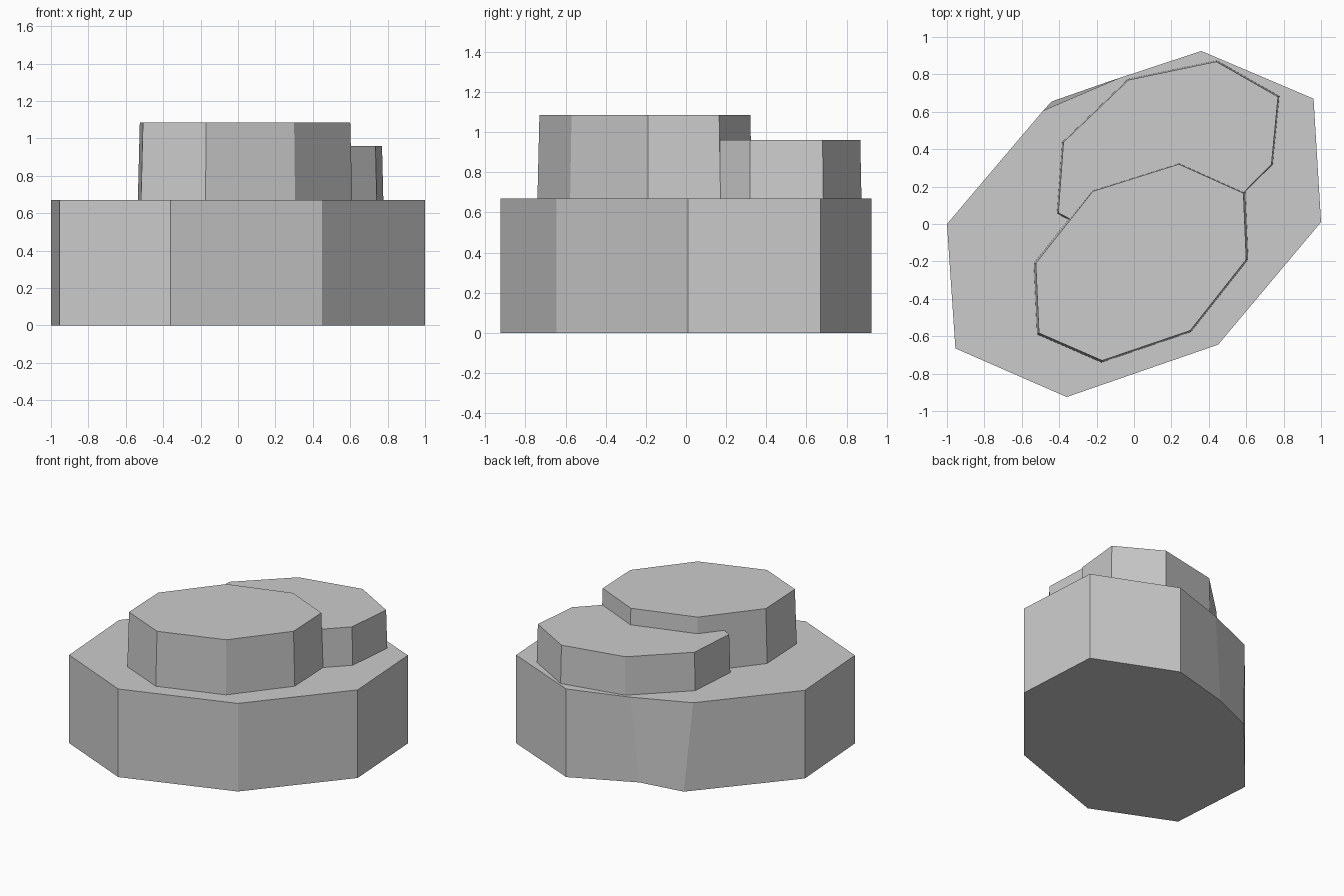
import bpy, bmesh

if "Cube" in bpy.data.objects:
    bpy.data.objects.remove(bpy.data.objects["Cube"])

def loft(name, bottom, top):
    """Closed solid between two matching rings of 3D points."""
    bm = bmesh.new()
    lo = [bm.verts.new(p) for p in bottom]
    hi = [bm.verts.new(p) for p in top]
    n = len(lo)
    bm.faces.new(lo[::-1])
    bm.faces.new(hi)
    for i in range(n):
        j = (i + 1) % n
        bm.faces.new((lo[i], lo[j], hi[j], hi[i]))
    bmesh.ops.recalc_face_normals(bm, faces=bm.faces[:])
    me = bpy.data.meshes.new(name)
    bm.to_mesh(me)
    bm.free()
    ob = bpy.data.objects.new(name, me)
    bpy.context.collection.objects.link(ob)
    return ob

def tier(name, outline, z0, z1, flare):
    """Upper slab that widens slightly towards its foot."""
    cx = sum(p[0] for p in outline) / len(outline)
    cy = sum(p[1] for p in outline) / len(outline)
    foot = [(cx + (x - cx) * flare, cy + (y - cy) * flare, z0) for x, y in outline]
    return loft(name, foot, [(x, y, z1) for x, y in outline])

# Wide octagonal base, with a small chip at the back left
ring = [(-1, 0), (-.955, -.665), (-.36, -.925), (.45, -.645),
        (1, .01), (.96, .67), (.36, .925)]
base = loft("base_slab",
            [(x, y, 0) for x, y in ring] + [(-.14, .76, .03), (-.44, .655, 0)],
            [(x, y, .67) for x, y in ring] + [(-.08, .78, .67), (-.485, .607, .67)])

# Tall front tier
front = tier("front_tier",
             [(-.17, -.73), (.30, -.57), (.60, -.19), (.585, .165),
              (.24, .32), (-.22, .175), (-.525, -.21), (-.508, -.583)],
             .6, 1.085, 1.022)

# Lower rear tier, running into the front one
rear = tier("rear_tier",
            [(.44, .868), (-.03, .77), (-.377, .437), (-.405, .06),
             (-.1, -.1), (.42, .0), (.735, .32), (.77, .68)],
            .6, .96, 1.015)

# Fuse the tiers with the base into one skin
for part in (front, rear):
    mod = base.modifiers.new("fuse_" + part.name, 'BOOLEAN')
    mod.operation = 'UNION'
    mod.solver = 'EXACT'
    mod.object = part
bpy.context.view_layer.update()
deps = bpy.context.evaluated_depsgraph_get()
fused = bpy.data.meshes.new_from_object(base.evaluated_get(deps))
base.modifiers.clear()
base.data = fused
base.name = "stacked_slabs"
for part in (front, rear):
    bpy.data.objects.remove(part)
